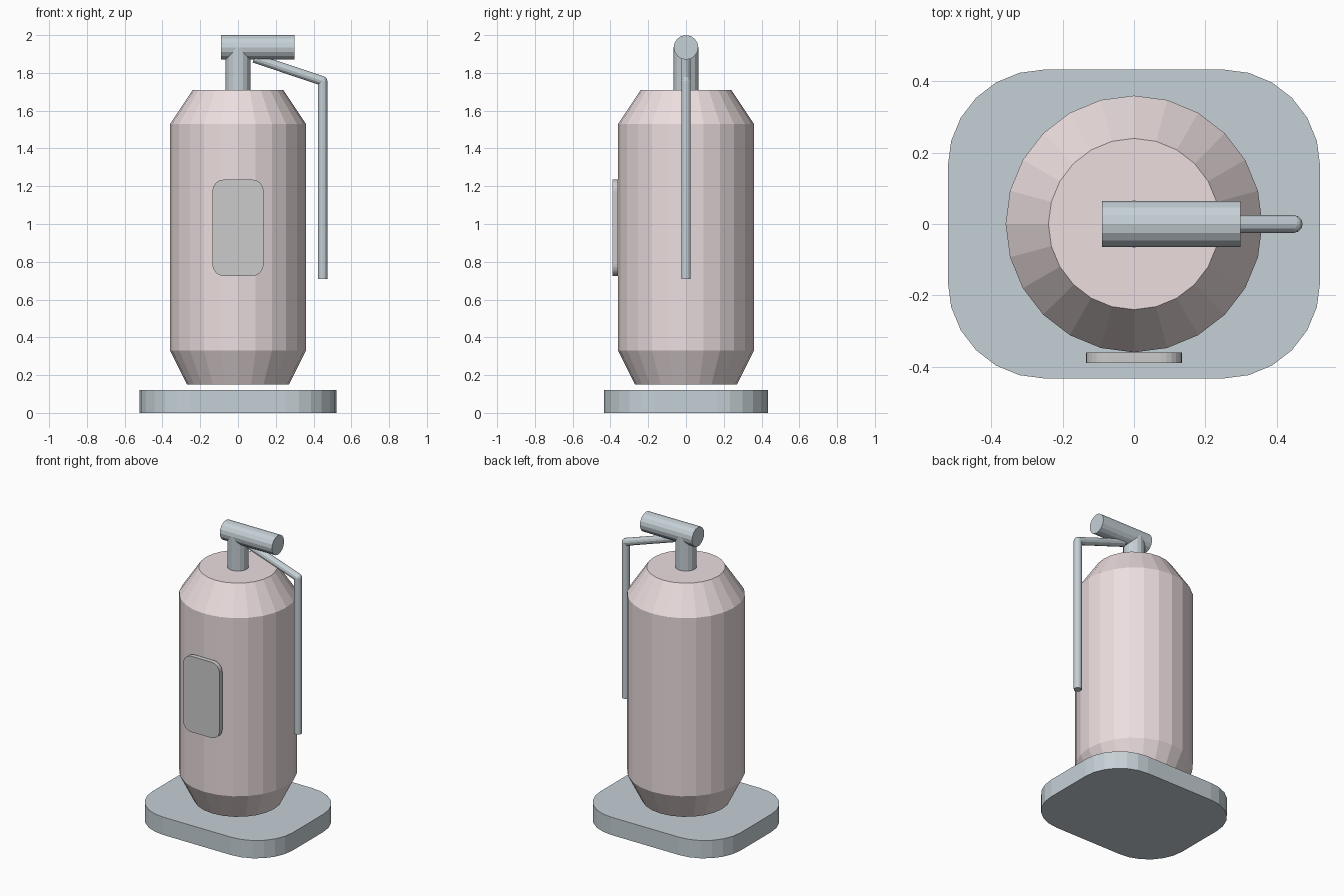
import bpy, bmesh, math
from mathutils import Vector, Matrix

if "Cube" in bpy.data.objects:
    bpy.data.objects.remove(bpy.data.objects["Cube"])


def material(name, rgb):
    m = bpy.data.materials.new(name)
    m.diffuse_color = (*rgb, 1)
    m.use_nodes = True
    m.node_tree.nodes["Principled BSDF"].inputs["Base Color"].default_value = m.diffuse_color
    return m


PINK = material("dusty_pink", (0.84, 0.73, 0.74))
STEEL = material("blue_grey", (0.56, 0.63, 0.67))


def finish(bm, name, mat=None):
    bmesh.ops.recalc_face_normals(bm, faces=bm.faces)
    mesh = bpy.data.meshes.new(name)
    bm.to_mesh(mesh)
    bm.free()
    ob = bpy.data.objects.new(name, mesh)
    bpy.context.collection.objects.link(ob)
    if mat:
        mesh.materials.append(mat)
    return ob


def rounded_slab(name, half_x, half_y, radius, depth, matrix, mat=None, steps=6):
    """Rounded rectangle in XY, extruded upwards, then placed by matrix."""
    bm = bmesh.new()
    verts = []
    for q, (sx, sy) in enumerate([(1, 1), (-1, 1), (-1, -1), (1, -1)]):
        for i in range(steps + 1):
            a = math.pi / 2 * (q + i / steps)
            verts.append(bm.verts.new((sx * (half_x - radius) + radius * math.cos(a),
                                       sy * (half_y - radius) + radius * math.sin(a), 0)))
    face = bm.faces.new(verts)
    ext = bmesh.ops.extrude_face_region(bm, geom=[face], use_keep_orig=True)
    top = [g for g in ext["geom"] if isinstance(g, bmesh.types.BMVert)]
    bmesh.ops.translate(bm, verts=top, vec=(0, 0, depth))
    bmesh.ops.transform(bm, matrix=matrix, verts=bm.verts)
    return finish(bm, name, mat)


def lathe(name, profile, sides, mat):
    """Faceted solid of revolution from (radius, z) points."""
    bm = bmesh.new()
    rings = [[bm.verts.new((r * math.cos(2 * math.pi * i / sides),
                            r * math.sin(2 * math.pi * i / sides), z))
              for i in range(sides)] for r, z in profile]
    for low, high in zip(rings, rings[1:]):
        for i in range(sides):
            j = (i + 1) % sides
            bm.faces.new((low[i], low[j], high[j], high[i]))
    bm.faces.new(rings[0])
    bm.faces.new(rings[-1])
    return finish(bm, name, mat)


def rod(name, start, end, radius, sides, mat):
    """Capped cylinder between two points."""
    a, b = Vector(start), Vector(end)
    rot = (b - a).to_track_quat('Z', 'Y').to_matrix().to_4x4()
    bm = bmesh.new()
    bmesh.ops.create_cone(bm, cap_ends=True, segments=sides, radius1=radius, radius2=radius,
                          depth=(b - a).length, matrix=Matrix.Translation((a + b) / 2) @ rot)
    return finish(bm, name, mat)


# Base plate
rounded_slab("base", 0.522, 0.433, 0.27, 0.12, Matrix.Identity(4), STEEL)

# Tank with chamfered shoulders, hovering just above the base
lathe("tank", [(0.27, 0.15), (0.36, 0.33), (0.36, 1.53), (0.24, 1.71)], 24, PINK)

# Label panel on the front
rounded_slab("label_panel", 0.135, 0.255, 0.06, 0.03,
             Matrix.Translation((0, -0.36, 0.98)) @ Matrix.Rotation(math.pi / 2, 4, 'X'))

# Valve neck and handle
rod("valve_neck", (0, 0, 1.70), (0, 0, 1.935), 0.066, 16, STEEL)
rod("handle", (-0.09, 0, 1.935), (0.298, 0, 1.935), 0.065, 16, STEEL)

# Hose with a rounded elbow
elbow = (0.448, 0, 1.757)
rod("hose_upper", (0.085, 0, 1.879), elbow, 0.025, 12, STEEL)
rod("hose_lower", elbow, (0.448, 0, 0.71), 0.025, 12, STEEL)
bm = bmesh.new()
bmesh.ops.create_uvsphere(bm, u_segments=12, v_segments=8, radius=0.025,
                          matrix=Matrix.Translation(elbow))
finish(bm, "hose_elbow", STEEL)
